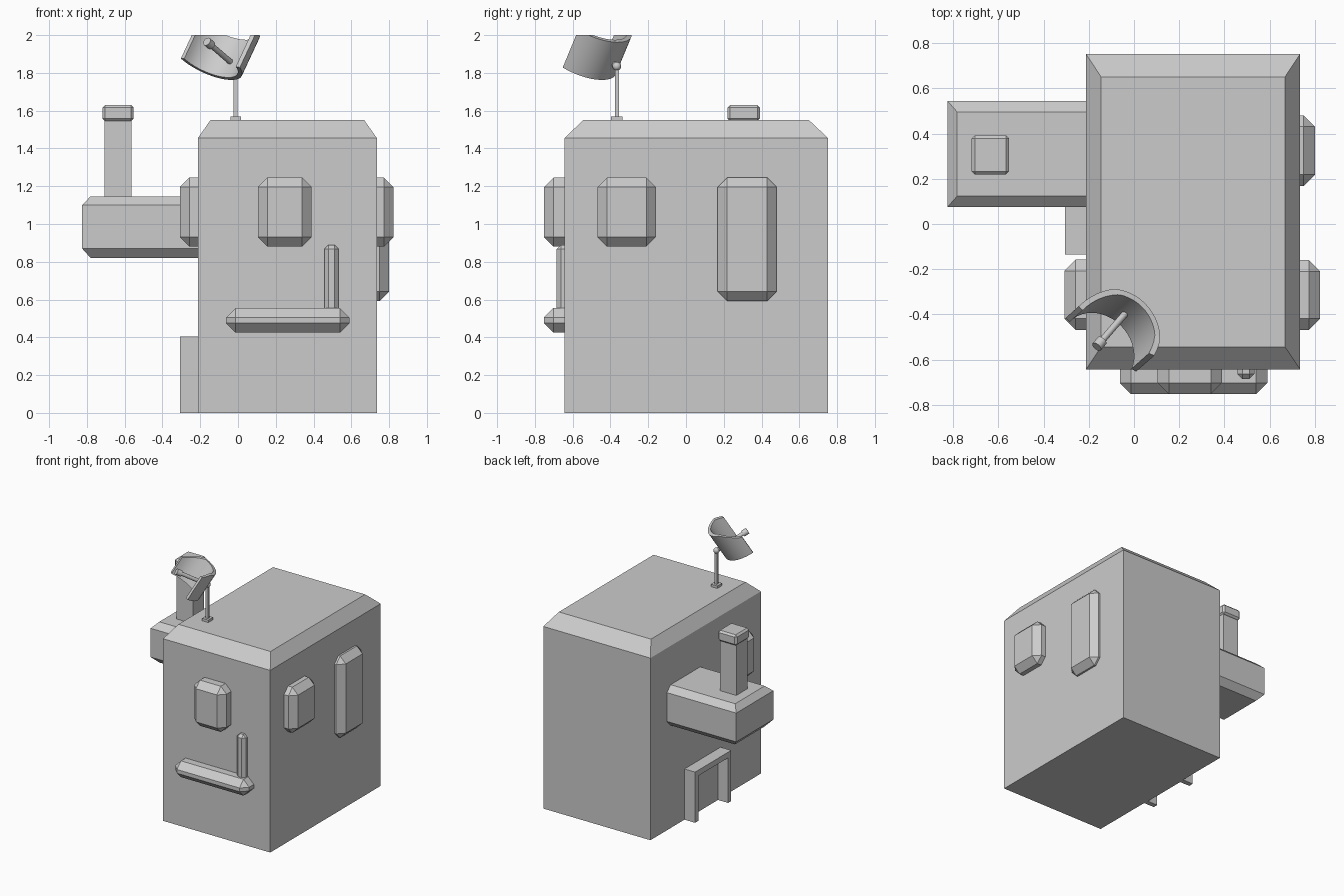
import bpy, bmesh, math
from mathutils import Vector

if "Cube" in bpy.data.objects:
    bpy.data.objects.remove(bpy.data.objects["Cube"])


def finish(name, bm):
    bmesh.ops.recalc_face_normals(bm, faces=bm.faces[:])
    me = bpy.data.meshes.new(name)
    bm.to_mesh(me)
    bm.free()
    ob = bpy.data.objects.new(name, me)
    bpy.context.collection.objects.link(ob)
    return ob


def loft(name, levels):
    """Stack of rectangles (z, x0, x1, y0, y1) joined into a closed solid."""
    bm = bmesh.new()
    rings = [[bm.verts.new((x, y, z)) for x, y in ((x0, y0), (x1, y0), (x1, y1), (x0, y1))]
             for z, x0, x1, y0, y1 in levels]
    bm.faces.new(rings[0])
    bm.faces.new(rings[-1])
    for a, b in zip(rings, rings[1:]):
        for i in range(4):
            j = (i + 1) % 4
            bm.faces.new((a[i], a[j], b[j], b[i]))
    return finish(name, bm)


def box(name, x, y, z, bevel=0.0):
    """Box from (min, max) ranges with optional flat chamfers on every edge."""
    ob = loft(name, [(k, x[0], x[1], y[0], y[1]) for k in z])
    if bevel:
        bm = bmesh.new()
        bm.from_mesh(ob.data)
        bmesh.ops.bevel(bm, geom=bm.edges[:], offset=bevel, segments=1,
                        affect='EDGES', profile=0.5)
        bm.to_mesh(ob.data)
        bm.free()
    return ob


def smooth(ob):
    bpy.ops.object.select_all(action='DESELECT')
    ob.select_set(True)
    bpy.context.view_layer.objects.active = ob
    bpy.ops.object.shade_smooth_by_angle(angle=math.radians(35))


def rod(name, a, b, r, sides=12):
    d = b - a
    bpy.ops.mesh.primitive_cylinder_add(vertices=sides, radius=r, depth=d.length,
                                        location=(a + b) / 2)
    ob = bpy.context.object
    ob.name = name
    ob.rotation_euler = d.to_track_quat('Z', 'Y').to_euler()
    smooth(ob)
    return ob


# Main block with chamfered roof edge
loft("building_body", [(0, -0.212, 0.735, -0.643, 0.752),
                       (1.455, -0.212, 0.735, -0.643, 0.752),
                       (1.55, -0.146, 0.668, -0.544, 0.651)])

# Side extension with chamfered top and bottom
loft("side_room", [(0.82, -0.78, -0.2, 0.123, 0.496),
                   (0.87, -0.825, -0.2, 0.075, 0.544),
                   (1.10, -0.825, -0.2, 0.075, 0.544),
                   (1.145, -0.782, -0.2, 0.123, 0.496)])

# Chimney
box("chimney_shaft", (-0.707, -0.563), (0.235, 0.375), (1.12, 1.56))
box("chimney_cap", (-0.718, -0.552), (0.219, 0.392), (1.545, 1.63), 0.014)

# Windows
WZ = (0.88, 1.245)
box("front_window", (0.105, 0.39), (-0.752, -0.55), WZ, 0.05)
box("left_window", (-0.308, -0.11), (-0.468, -0.157), WZ, 0.05)
box("right_window", (0.62, 0.823), (-0.468, -0.16), WZ, 0.05)
box("tall_right_window", (0.6, 0.80), (0.168, 0.48), (0.592, 1.245), 0.05)

# Front ledge with upright pipe
box("front_ledge", (-0.063, 0.59), (-0.752, -0.55), (0.425, 0.555), 0.05)
box("front_pipe", (0.457, 0.533), (-0.685, -0.6), (0.48, 0.89), 0.022)

# Door on the left wall: jambs, lintel and panel
for name, y in (("door_jamb_rear", (0.282, 0.322)), ("door_jamb_front", (-0.134, -0.094))):
    box(name, (-0.306, -0.2), y, (0, 0.36))
box("door_lintel", (-0.306, -0.2), (-0.134, 0.322), (0.36, 0.405))
box("door_panel", (-0.217, -0.2), (-0.094, 0.282), (0, 0.36))

# Antenna mast
px, py = -0.013, -0.366
box("antenna_base", (px - 0.028, px + 0.028), (py - 0.03, py + 0.03), (1.54, 1.57))
box("antenna_mast", (px - 0.011, px + 0.011), (py - 0.011, py + 0.011), (1.56, 1.83))
pivot = Vector((px, py, 1.835))
bpy.ops.mesh.primitive_uv_sphere_add(segments=12, ring_count=8, radius=0.023, location=pivot)
bpy.context.object.name = "antenna_pivot"
smooth(bpy.context.object)

# Curved reflector: tilted trough, trimmed level at the top
e = Vector((0.79, -0.60, -0.12)).normalized()
n = Vector((-0.51, -0.68, 0.52))
n = (n - e * n.dot(e)).normalized()
u = n.cross(e)
R, T, H, N = 0.2, 0.025, 0.235, 20
half = math.radians(81)
centre = Vector((-0.147, -0.535, 1.853)) + n * 0.03
angles = [-half + 2 * half * i / N for i in range(N + 1)]
profile = [centre + e * (r * math.sin(a)) - n * (r * math.cos(a))
           for r, seq in ((R, angles), (R - T, angles[::-1])) for a in seq]
bm = bmesh.new()
low = [bm.verts.new(p) for p in profile]
top = [bm.verts.new(p + u * H) for p in profile]
M = len(low)
for i in range(M):
    j = (i + 1) % M
    bm.faces.new((low[i], low[j], top[j], top[i]))
for ring in (low, top):
    for i in range(N):
        bm.faces.new((ring[i], ring[i + 1], ring[M - 2 - i], ring[M - 1 - i]))
bmesh.ops.bisect_plane(bm, geom=bm.verts[:] + bm.edges[:] + bm.faces[:],
                       plane_co=(0, 0, 2.0), plane_no=(0, 0, 1), clear_outer=True)
bmesh.ops.holes_fill(bm, edges=[ed for ed in bm.edges if ed.is_boundary], sides=0)
smooth(finish("antenna_reflector", bm))

# Receiver arm with thicker tip
tip = Vector((-0.158, -0.535, 1.96))
d = (tip - pivot).normalized()
rod("receiver_arm", pivot, tip, 0.015)
rod("receiver_tip", tip - d * 0.03, tip + d * 0.012, 0.024)
